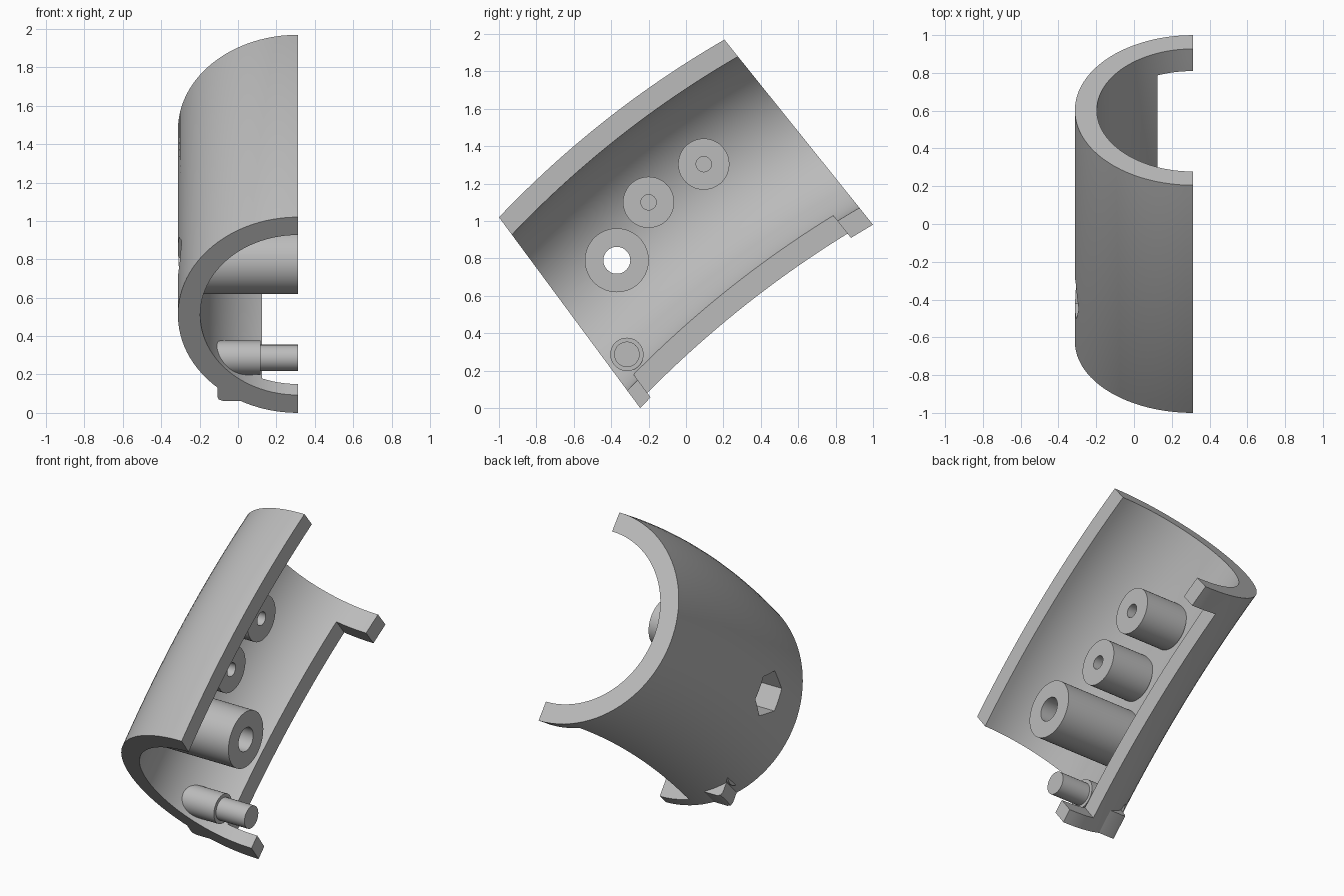
import bpy
import bmesh
import math
from mathutils import Vector, Matrix

cube = bpy.data.objects.get("Cube")
if cube:
    bpy.data.objects.remove(cube, do_unlink=True)

grey = bpy.data.materials.new("plain grey")
grey.use_nodes = True
colour = (0.5, 0.5, 0.5, 1)
grey.diffuse_color = colour
grey.node_tree.nodes["Principled BSDF"].inputs["Base Color"].default_value = colour

OPEN_X = 0.313            # plane of the open side
RX, RV = 0.626, 0.6345    # outer radii of the half tube
WALL = 0.116
# End faces, each from its upper to its lower corner, in y and z
A, D = Vector((0, -1.0, 1.02)), Vector((0, -0.245, 0.0))
B, C = Vector((0, 0.205, 1.97)), Vector((0, 1.0, 0.98))
BULGE = Vector((0, -0.615, 0.788)) * 0.055


def place(x, v, t):
    """Point at depth x and height v down the section, t along the bent axis."""
    mid = ((A + D) / 2).lerp((B + C) / 2, t) + BULGE * 4 * t * (1 - t)
    down = (D - A).normalized().lerp((C - B).normalized(), t).normalized()
    return mid + down * v + Vector((x, 0, 0))


def finish(name, bm):
    bmesh.ops.recalc_face_normals(bm, faces=bm.faces)
    mesh = bpy.data.meshes.new(name)
    bm.to_mesh(mesh)
    bm.free()
    mesh.materials.append(grey)
    obj = bpy.data.objects.new(name, mesh)
    bpy.context.collection.objects.link(obj)
    return obj


def sweep(name, section, t0, t1, steps):
    bm = bmesh.new()
    rings = []
    for i in range(steps + 1):
        t = t0 + (t1 - t0) * i / steps
        rings.append([bm.verts.new(place(x, v, t)) for x, v in section])
    n = len(section)
    for r, s in zip(rings, rings[1:]):
        for k in range(n):
            m = (k + 1) % n
            bm.faces.new((r[k], r[m], s[m], s[k]))
    bm.faces.new(rings[0])
    bm.faces.new(rings[-1])
    return finish(name, bm)


def rod(name, y, z, radius, x0, x1, sides=48, turn=0):
    bm = bmesh.new()
    pose = (Matrix.Translation(((x0 + x1) / 2, y, z))
            @ Matrix.Rotation(math.pi / 2, 4, 'Y') @ Matrix.Rotation(turn, 4, 'Z'))
    bmesh.ops.create_cone(bm, cap_ends=True, segments=sides, radius1=radius,
                          radius2=radius, depth=x1 - x0, matrix=pose)
    return finish(name, bm)


def select(obj):
    bpy.ops.object.select_all(action='DESELECT')
    obj.select_set(True)
    bpy.context.view_layer.objects.active = obj


def cut(obj, cutter):
    mod = obj.modifiers.new("cut", 'BOOLEAN')
    mod.operation = 'DIFFERENCE'
    mod.solver = 'EXACT'
    mod.object = cutter
    select(obj)
    bpy.ops.object.modifier_apply(modifier=mod.name)


# Half tube wall
def arc(rx, rv, n=48):
    angles = [math.pi * i / n for i in range(n + 1)]
    return [(OPEN_X - rx * math.sin(a), -rv * math.cos(a)) for a in angles]


outer = arc(RX, RV)
inner = arc(RX - WALL, RV - WALL)
wall = sweep("half_tube_wall", outer + inner[::-1], 0, 1, 24)

# Long notch in the lower rim, leaving a tab at each end
notch = sweep("notch_cutter", [(0.125, 0.3), (0.5, 0.3), (0.5, 0.8), (0.125, 0.8)],
              0.05, 0.914, 24)

# Through hole with a hexagonal pocket on the outside
SCREW = (-0.37, 0.79)
bore = rod("bore_cutter", *SCREW, 0.072, -0.5, 0.5)
pocket = rod("pocket_cutter", *SCREW, 0.135, -0.5, -0.1, sides=6, turn=math.radians(8))

large_boss = rod("large_boss", *SCREW, 0.171, -0.2, OPEN_X, 64)
for target, cutters in ((wall, (notch, bore, pocket)), (large_boss, (bore, pocket))):
    for cutter in cutters:
        cut(target, cutter)
parts = [wall, large_boss]
helpers = [notch, bore, pocket]

# Two short bosses with blind holes
for name, y, z in (("rear_boss", 0.095, 1.304), ("middle_boss", -0.2, 1.1)):
    boss = rod(name, y, z, 0.137, -0.19, 0.095)
    hole = rod(name + "_cutter", y, z, 0.041, -0.15, 0.3, 32)
    cut(boss, hole)
    parts.append(boss)
    helpers.append(hole)

# Stepped locating peg
PEG = (-0.316, 0.287)
parts.append(rod("peg_base", *PEG, 0.089, -0.128, 0.118))
parts.append(rod("peg_tip", *PEG, 0.068, 0.1, OPEN_X))

# Small lug under the lower front edge
lug = [(-0.108, 0.43), (-0.06, 0.43), (0.05, 0.5), (0.05, 0.556),
       (-0.08, 0.556), (-0.1, 0.548), (-0.108, 0.53)]
parts.append(sweep("lower_lug", lug, 0, 0.09, 3))

for helper in helpers:
    bpy.data.objects.remove(helper, do_unlink=True)
for part in parts:
    select(part)
    bpy.ops.object.shade_smooth_by_angle(angle=math.radians(30))
